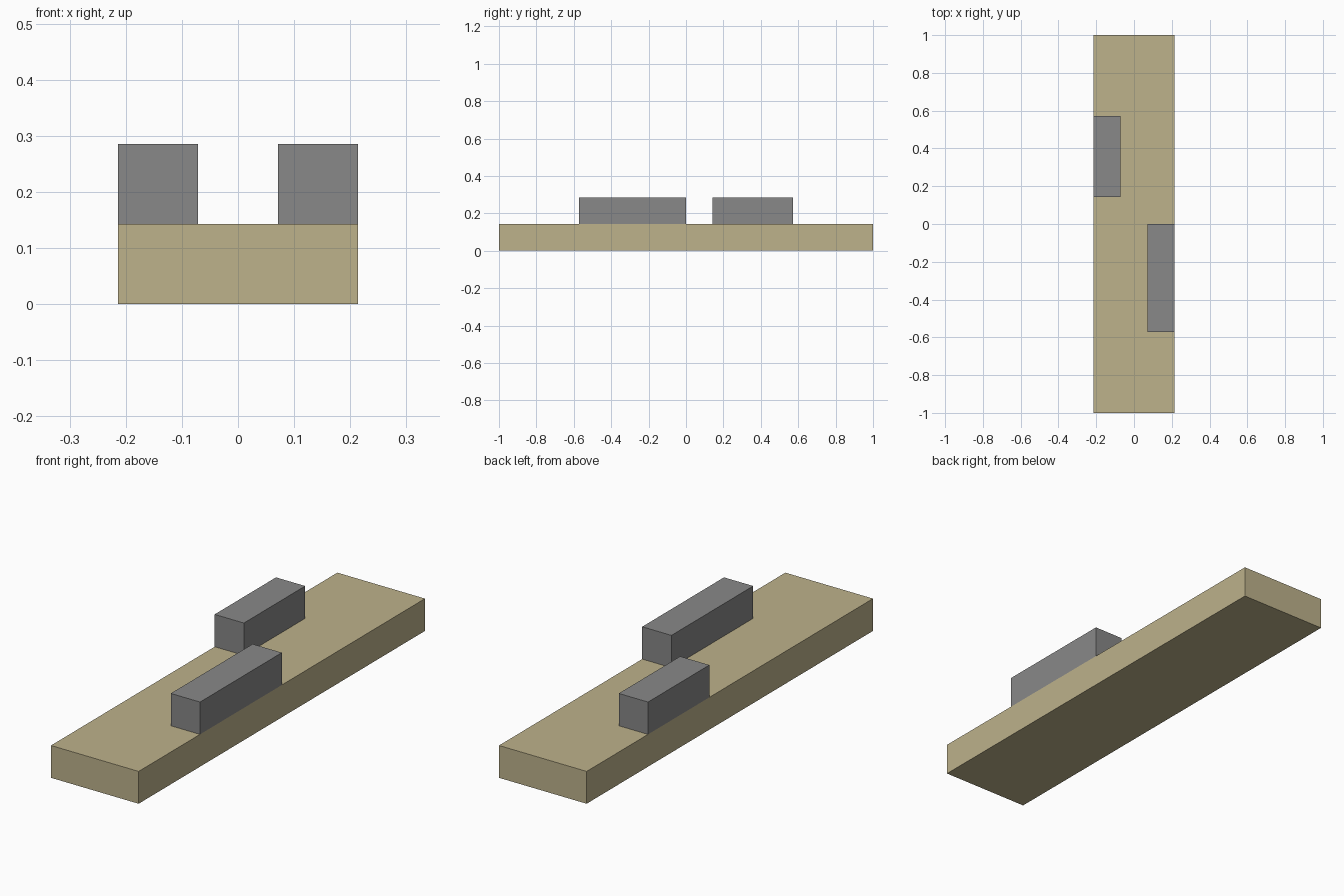
import bpy

cube = bpy.data.objects.get("Cube")
if cube:
    bpy.data.objects.remove(cube, do_unlink=True)

U = 1 / 7  # building module


def material(name, rgb):
    mat = bpy.data.materials.new(name)
    mat.use_nodes = True
    colour = (*rgb, 1)
    mat.diffuse_color = colour
    mat.node_tree.nodes["Principled BSDF"].inputs["Base Color"].default_value = colour
    return mat


def box(name, low, high, mat):
    """Box between two corners given in modules."""
    centre = [(a + b) / 2 * U for a, b in zip(low, high)]
    bpy.ops.mesh.primitive_cube_add(size=1, location=centre)
    obj = bpy.context.object
    obj.name = name
    obj.scale = [(b - a) * U for a, b in zip(low, high)]
    bpy.ops.object.transform_apply(location=False, rotation=False, scale=True)
    obj.data.materials.append(mat)
    return obj


tan = material("sand tan", (0.51, 0.445, 0.26))
grey = material("mid grey", (0.246, 0.246, 0.246))

# Long flat slab
box("base_slab", (-1.5, -7, 0), (1.5, 7, 1), tan)

# Staggered blocks flush with the slab's long edges
box("left_block", (0.5, -4, 1), (1.5, 0, 2), grey)
box("right_block", (-1.5, 1, 1), (-0.5, 4, 2), grey)
